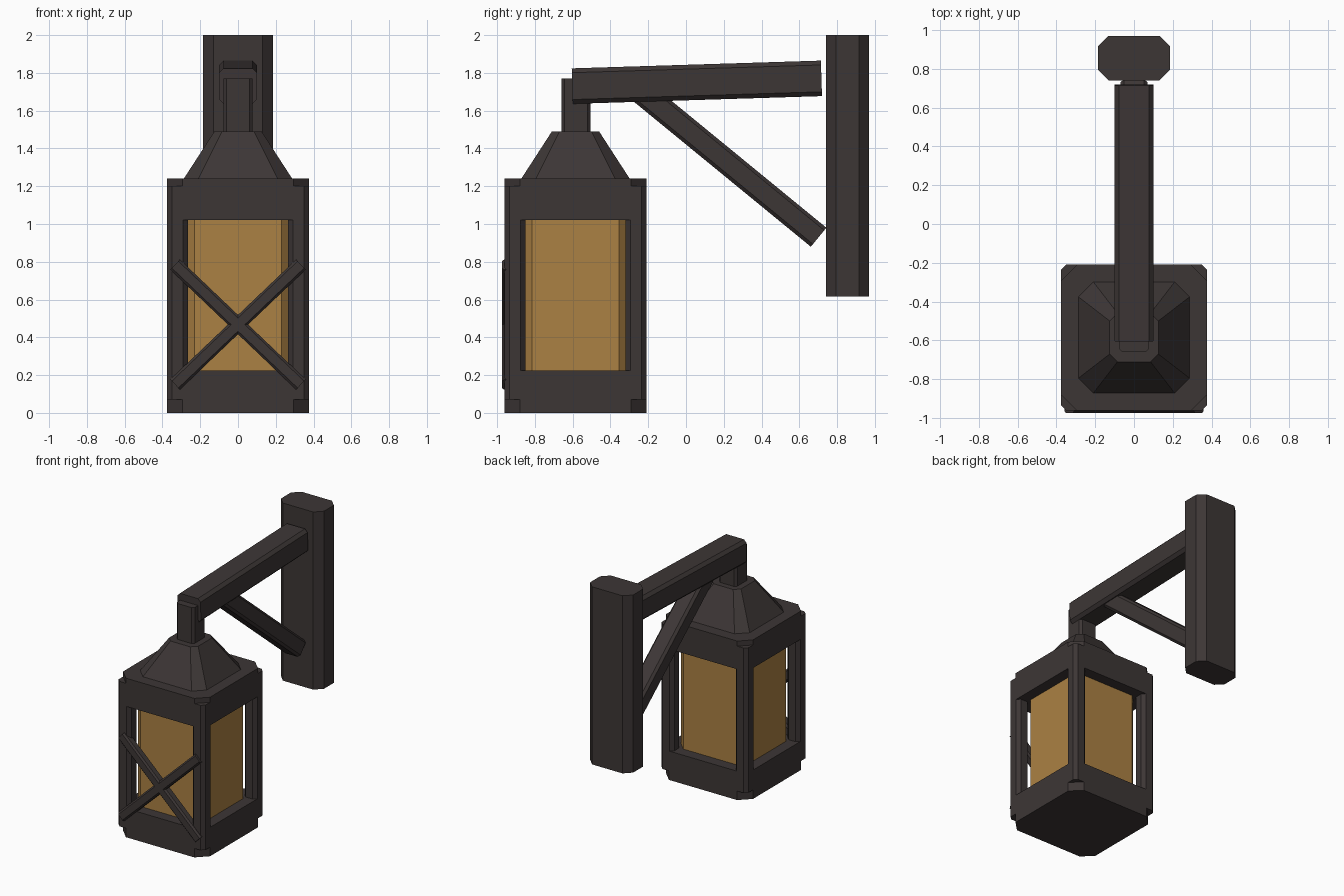
import bpy
import bmesh
from math import atan2
from mathutils import Matrix, Vector

cube = bpy.data.objects.get("Cube")
if cube:
    bpy.data.objects.remove(cube, do_unlink=True)


def make_material(name, rgb):
    mat = bpy.data.materials.new(name)
    mat.use_nodes = True
    color = (*rgb, 1.0)
    mat.diffuse_color = color
    mat.node_tree.nodes["Principled BSDF"].inputs["Base Color"].default_value = color
    return mat


IRON = make_material("dark_iron", (0.046, 0.037, 0.036))
GLASS = make_material("amber_glass", (0.41, 0.22, 0.056))


def octagon(half_x, half_y, cut):
    """Rectangle with its four corners cut off, counter-clockwise."""
    a, b = half_x - cut, half_y - cut
    return [(half_x, -b), (half_x, b), (a, half_y), (-a, half_y),
            (-half_x, b), (-half_x, -b), (-a, -half_y), (a, -half_y)]


def prism(name, bottom, top, length, mat, matrix):
    """Join two octagons, length apart on local z, into a closed solid."""
    bm = bmesh.new()
    low = [bm.verts.new((x, y, 0)) for x, y in bottom]
    high = [bm.verts.new((x, y, length)) for x, y in top]
    bm.faces.new(low[::-1])
    bm.faces.new(high)
    for i in range(8):
        j = (i + 1) % 8
        bm.faces.new((low[i], low[j], high[j], high[i]))
    bm.transform(matrix)
    mesh = bpy.data.meshes.new(name)
    bm.to_mesh(mesh)
    bm.free()
    mesh.materials.append(mat)
    obj = bpy.data.objects.new(name, mesh)
    bpy.context.collection.objects.link(obj)
    return obj


def upright(name, x, y, z0, z1, profile, mat=IRON, top=None):
    return prism(name, profile, top or profile, z1 - z0, mat,
                 Matrix.Translation((x, y, z0)))


def beam(name, start, end, profile):
    """Chamfered bar from start to end, in the front or side plane."""
    start, end = Vector(start), Vector(end)
    d = end - start
    if abs(d.x) > abs(d.y):
        turn = Matrix.Rotation(atan2(d.x, d.z), 4, "Y")
    else:
        turn = Matrix.Rotation(-atan2(d.y, d.z), 4, "X")
    return prism(name, profile, profile, d.length, IRON,
                 Matrix.Translation(start) @ turn)


CY = -0.585  # lantern centre line

# Lantern body
block = octagon(0.375, 0.375, 0.08)
upright("lantern_base", 0, CY, 0, 0.225, block)
upright("lantern_header", 0, CY, 1.02, 1.24, block)
upright("glass_box", 0, CY, 0.22, 1.025, octagon(0.29, 0.29, 0.06), GLASS)
for sx, side in ((-1, "right"), (1, "left")):
    for sy, end in ((-1, "front"), (1, "back")):
        upright(f"corner_post_{end}_{side}", sx * 0.32, CY + sy * 0.32,
                0.07, 1.2, octagon(0.055, 0.055, 0.025))

# Crossed bars on the front
for s, side in ((-1, "right"), (1, "left")):
    beam(f"cross_bar_{side}", (-s * 0.333, -0.942, 0.15), (s * 0.333, -0.942, 0.785),
         octagon(0.037, 0.033, 0.012))

# Roof and neck
upright("roof", 0, CY, 1.24, 1.49, octagon(0.287, 0.287, 0.077),
        top=octagon(0.125, 0.125, 0.04))
upright("neck", 0, -0.582, 1.48, 1.77, octagon(0.077, 0.077, 0.017))

# Wall bracket
upright("wall_post", 0, 0.855, 0.615, 2.0, octagon(0.185, 0.115, 0.054))
beam("arm", (0, -0.602, 1.73), (0, 0.717, 1.771), octagon(0.1, 0.094, 0.023))
beam("diagonal_brace", (0, 0.702, 0.93), (0, -0.25, 1.71), octagon(0.07, 0.065, 0.018))
